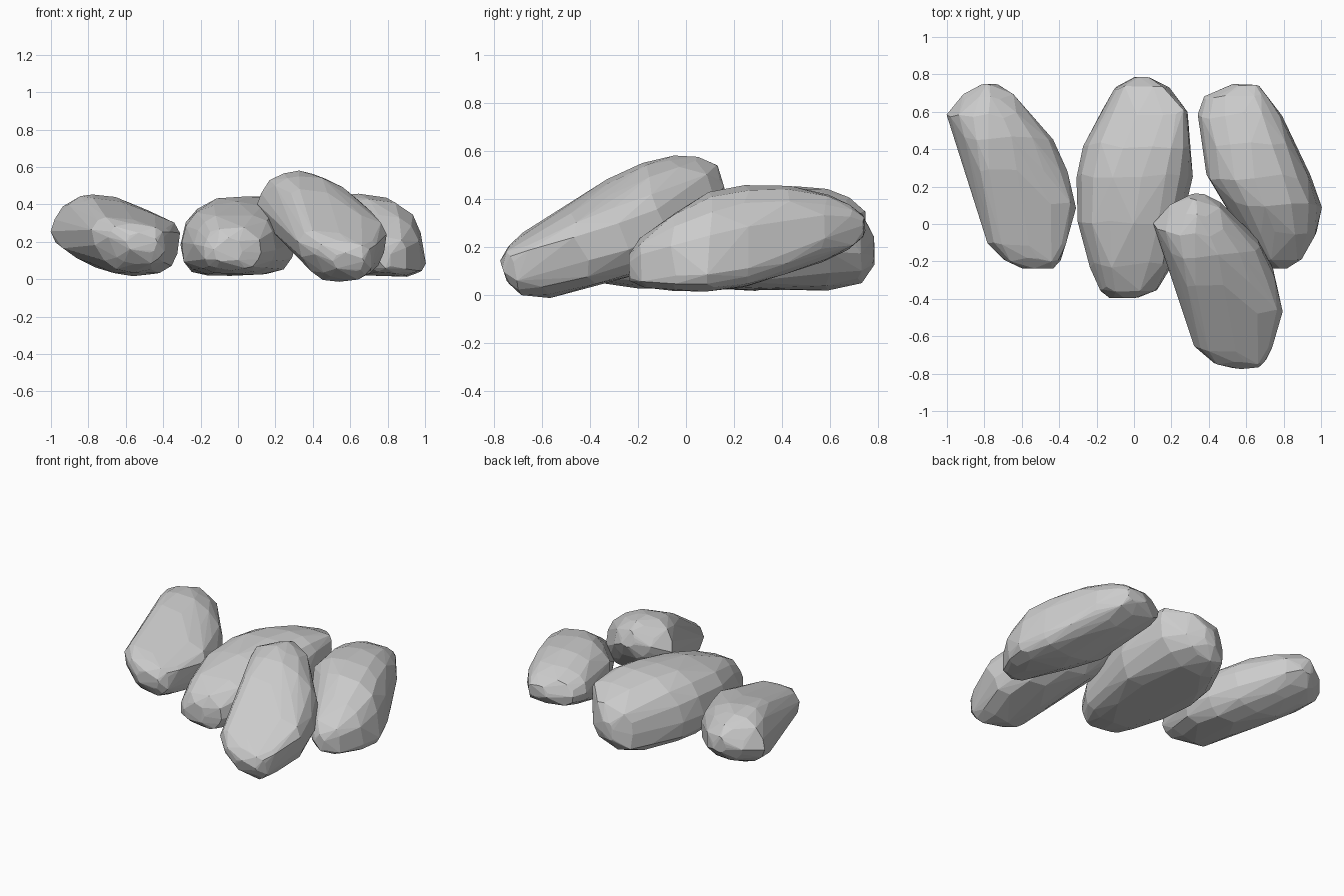
import bpy, bmesh, random
from math import sin, cos, pi, radians
from mathutils import Matrix, Vector

random.seed(4)
SIDES = 16


def make_rock(name, sections, powers):
    """Faceted hull over rounded rings.
    section = y, then (x, z) of the left, right, top and bottom points
    powers = roundness of right top, left top, left bottom, right bottom."""
    bm = bmesh.new()
    for n, (y, xl, zl, xr, zr, xt, zt, xb, zb) in enumerate(sections):
        for i in range(SIDES):
            a = 2 * pi * i / SIDES
            c, s = cos(a), sin(a)
            p = powers[i * 4 // SIDES]
            px, pz = (xr, zr) if c > 0 else (xl, zl)
            qx, qz = (xt, zt) if s > 0 else (xb, zb)
            x = qx + (px - qx) * abs(c) ** p
            z = pz + (qz - pz) * abs(s) ** p
            # chipped, uneven facets
            k = 0.006 if 0 < n < len(sections) - 1 else 0.003
            jit = Vector([random.uniform(-k, k) for _ in range(3)])
            jit.y *= 3
            bm.verts.new(Vector((x, y, max(z, 0.012))) + jit)
    bmesh.ops.convex_hull(bm, input=bm.verts)
    inner = [v for v in bm.verts if not v.link_faces]
    bmesh.ops.delete(bm, geom=inner, context='VERTS')
    bmesh.ops.dissolve_limit(bm, angle_limit=radians(4), verts=bm.verts, edges=bm.edges)
    bmesh.ops.recalc_face_normals(bm, faces=bm.faces)
    mesh = bpy.data.meshes.new(name)
    bm.to_mesh(mesh)
    bm.free()
    ob = bpy.data.objects.new(name, mesh)
    bpy.context.collection.objects.link(ob)
    return ob


# Left boulder, lying level, with a ridge along its left side
left = make_rock("left_rock", [
    (-.23, -.60, .20, -.43, .20, -.53, .25, -.52, .14),
    (-.19, -.69, .23, -.39, .23, -.57, .30, -.55, .08),
    (-.10, -.78, .27, -.36, .25, -.66, .33, -.56, .04),
    (.10, -.83, .27, -.31, .25, -.73, .385, -.54, .02),
    (.28, -.89, .25, -.355, .25, -.77, .43, -.56, .02),
    (.45, -.955, .25, -.43, .25, -.78, .455, -.63, .05),
    (.58, -1.0, .25, -.56, .27, -.78, .44, -.73, .12),
    (.68, -.91, .27, -.64, .28, -.77, .40, -.76, .17),
    (.74, -.82, .28, -.72, .29, -.77, .35, -.77, .24)], (1.1, 1.0, .95, .7))

# Same boulder tipped up, resting on the two behind it
leaning = bpy.data.objects.new("leaning_rock", left.data.copy())
bpy.context.collection.objects.link(leaning)
leaning.data.transform(Matrix.Translation((1.105, -.44, .2))
                       @ Matrix.Rotation(radians(18), 4, 'X')
                       @ Matrix.Translation((0, -.1, -.2)))

# Long middle boulder, its back right end undercut
make_rock("middle_rock", [
    (-.39, -.13, .16, .02, .15, -.05, .22, -.05, .09),
    (-.35, -.18, .17, .12, .14, -.05, .28, -.03, .05),
    (-.22, -.23, .19, .20, .15, -.03, .35, .00, .03),
    (.00, -.30, .20, .25, .17, .00, .41, .03, .015),
    (.25, -.305, .19, .31, .20, .04, .445, .03, .01),
    (.42, -.27, .18, .305, .26, .10, .445, -.02, .01),
    (.60, -.17, .17, .29, .30, .15, .41, -.04, .02),
    (.72, -.11, .17, .20, .27, .10, .34, .00, .05),
    (.78, .00, .17, .09, .20, .05, .24, .04, .12)], (.72, .88, .6, .85))

# Right boulder, sloping down to the right
make_rock("right_rock", [
    (-.23, .74, .11, .82, .10, .78, .17, .79, .06),
    (-.18, .68, .13, .90, .09, .77, .24, .80, .03),
    (-.05, .58, .19, .98, .08, .75, .34, .83, .02),
    (.10, .48, .23, 1.0, .08, .70, .43, .80, .01),
    (.25, .39, .26, .94, .11, .65, .46, .72, .03),
    (.42, .37, .28, .87, .18, .62, .455, .68, .08),
    (.58, .345, .28, .79, .24, .58, .42, .62, .14),
    (.68, .37, .28, .72, .28, .56, .375, .58, .19),
    (.74, .52, .29, .67, .29, .59, .33, .60, .24)], (.75, .9, .95, .75))
